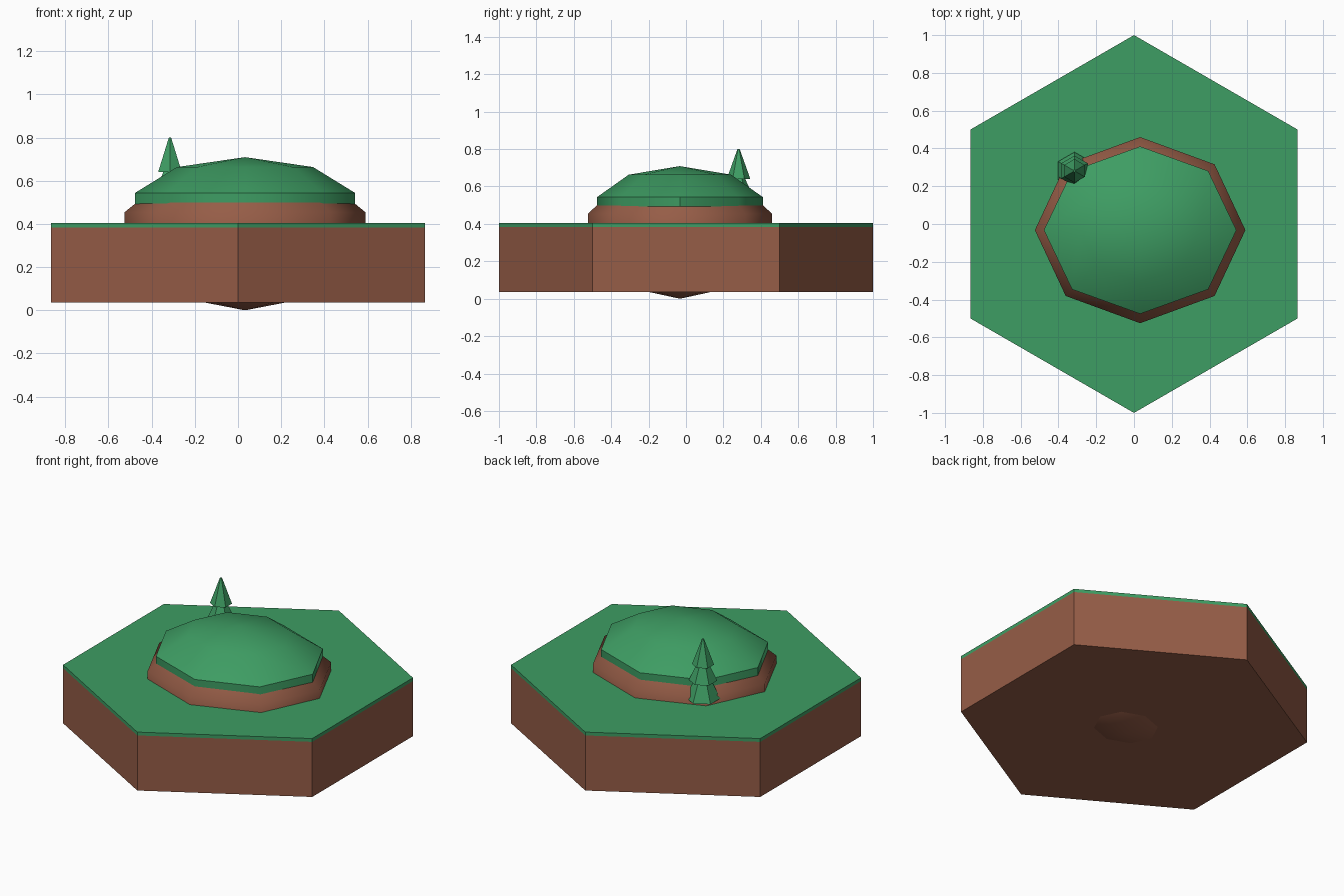
import bpy, math

if "Cube" in bpy.data.objects:
    bpy.data.objects.remove(bpy.data.objects["Cube"])


def material(name, rgb):
    m = bpy.data.materials.new(name)
    m.diffuse_color = (*rgb, 1.0)
    m.use_nodes = True
    m.node_tree.nodes["Principled BSDF"].inputs["Base Color"].default_value = m.diffuse_color
    return m


grass = material("grass green", (0.048, 0.337, 0.125))
dirt = material("dirt brown", (0.305, 0.109, 0.063))


def prism(name, mat, sides, r_bottom, r_top, z0, z1, x=0, y=0):
    """Prism or frustum with corners on the y axis."""
    bpy.ops.mesh.primitive_cone_add(vertices=sides, radius1=r_bottom, radius2=r_top,
                                    depth=z1 - z0, location=(x, y, (z0 + z1) / 2))
    o = bpy.context.object
    o.name = name
    o.data.materials.append(mat)
    return o


def mound(name, mat, radii, centre):
    """Low-poly squashed sphere, smooth except at the band edges."""
    bpy.ops.mesh.primitive_uv_sphere_add(segments=8, ring_count=5, radius=1, location=centre)
    o = bpy.context.object
    o.name = name
    o.scale = radii
    bpy.ops.object.transform_apply(location=False, rotation=False, scale=True)
    o.data.materials.append(mat)
    bpy.ops.object.shade_smooth_by_angle(angle=math.radians(50.5))
    return o


# Hexagonal tile: dirt block with a thin grass layer
prism("dirt_block", dirt, 6, 1, 1, 0.037, 0.383)
prism("grass_layer", grass, 6, 1, 1, 0.383, 0.404)

# Hill: a dirt mound poking through the underside, with a grass cap
mound("dirt_mound", dirt, (0.586, 0.518, 0.347), (0.0325, -0.0325, 0.347))
mound("grass_cap", grass, (0.536, 0.466, 0.24), (0.0325, -0.0325, 0.469))

# Tree: three stacked six-sided tiers
tiers = [(0.100, 0.048, 0.43, 0.54), (0.081, 0.036, 0.54, 0.64), (0.063, 0.006, 0.64, 0.80)]
for i, (rb, rt, z0, z1) in enumerate(tiers):
    prism(f"tree_tier_{i + 1}", grass, 6, rb, rt, z0, z1, -0.315, 0.281)
